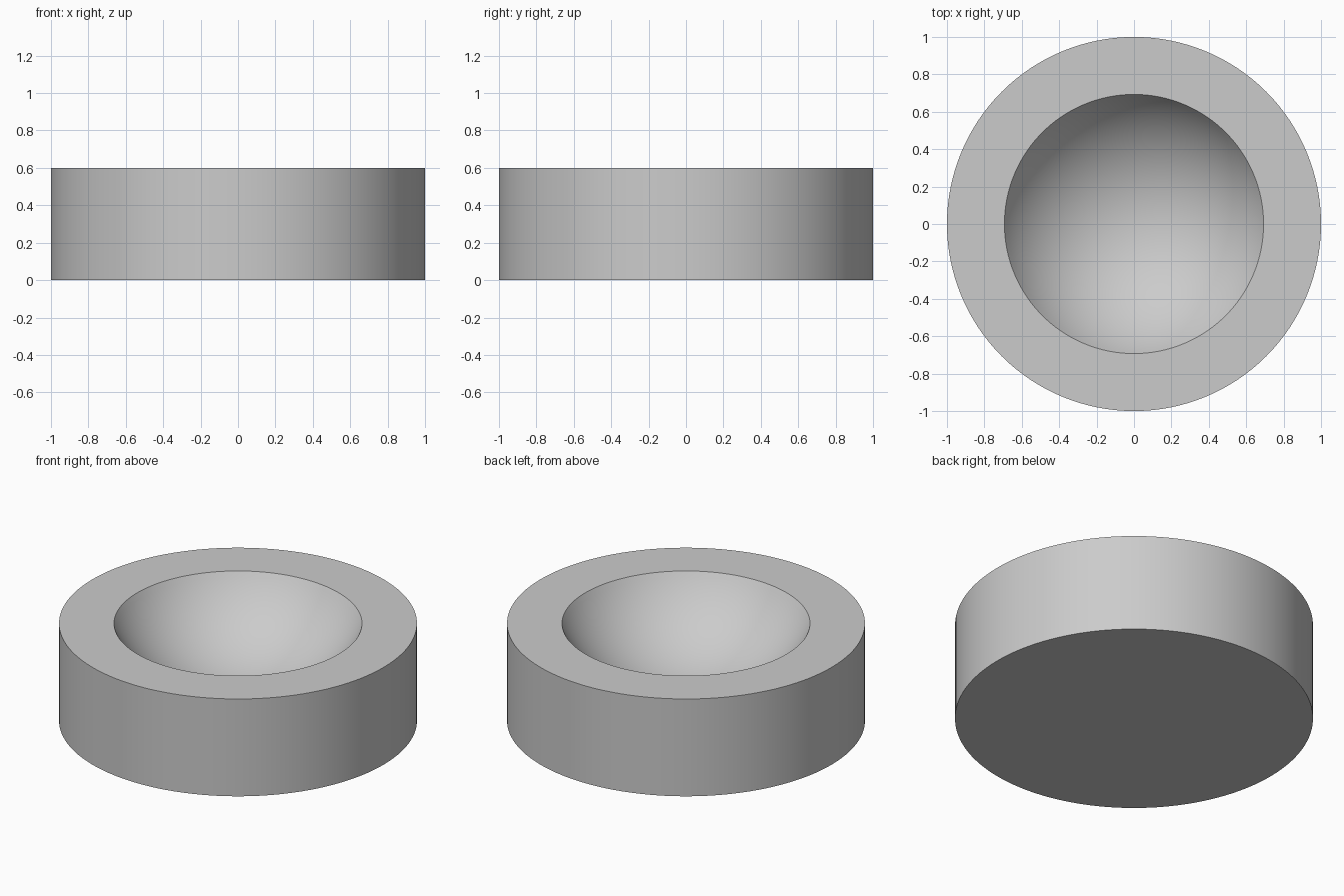
import bpy
import bmesh
import math

SEGMENTS = 128
HEIGHT = 0.6
BALL_RADIUS = 0.8
BALL_CENTRE = 1.0
RINGS = 24

if "Cube" in bpy.data.objects:
    bpy.data.objects.remove(bpy.data.objects["Cube"])

# Plain grey finish
grey = bpy.data.materials.new("light_grey")
grey.use_nodes = True
colour = (0.6, 0.6, 0.6, 1)
grey.diffuse_color = colour
grey.node_tree.nodes["Principled BSDF"].inputs["Base Color"].default_value = colour

# Half section: base, outer wall, flat rim, then the spherical hollow
profile = [(0, 0), (1, 0), (1, HEIGHT)]
rim_angle = math.acos((BALL_CENTRE - HEIGHT) / BALL_RADIUS)
for i in range(RINGS + 1):
    a = rim_angle * (1 - i / RINGS)
    profile.append((BALL_RADIUS * math.sin(a), BALL_CENTRE - BALL_RADIUS * math.cos(a)))

# Turn the section around the vertical axis
bm = bmesh.new()
verts = [bm.verts.new((r, 0, z)) for r, z in profile]
edges = [bm.edges.new(pair) for pair in zip(verts, verts[1:])]
bmesh.ops.spin(bm, geom=verts + edges, cent=(0, 0, 0), axis=(0, 0, 1),
               angle=math.tau, steps=SEGMENTS, use_duplicate=False)
bmesh.ops.remove_doubles(bm, verts=bm.verts, dist=0.0001)
bmesh.ops.recalc_face_normals(bm, faces=bm.faces)
mesh = bpy.data.meshes.new("round_dish")
bm.to_mesh(mesh)
bm.free()
mesh.materials.append(grey)

dish = bpy.data.objects.new("round_dish", mesh)
bpy.context.collection.objects.link(dish)

# Smooth curved surfaces, crisp rims
bpy.ops.object.select_all(action="DESELECT")
dish.select_set(True)
bpy.context.view_layer.objects.active = dish
bpy.ops.object.shade_smooth_by_angle(angle=math.radians(30))
